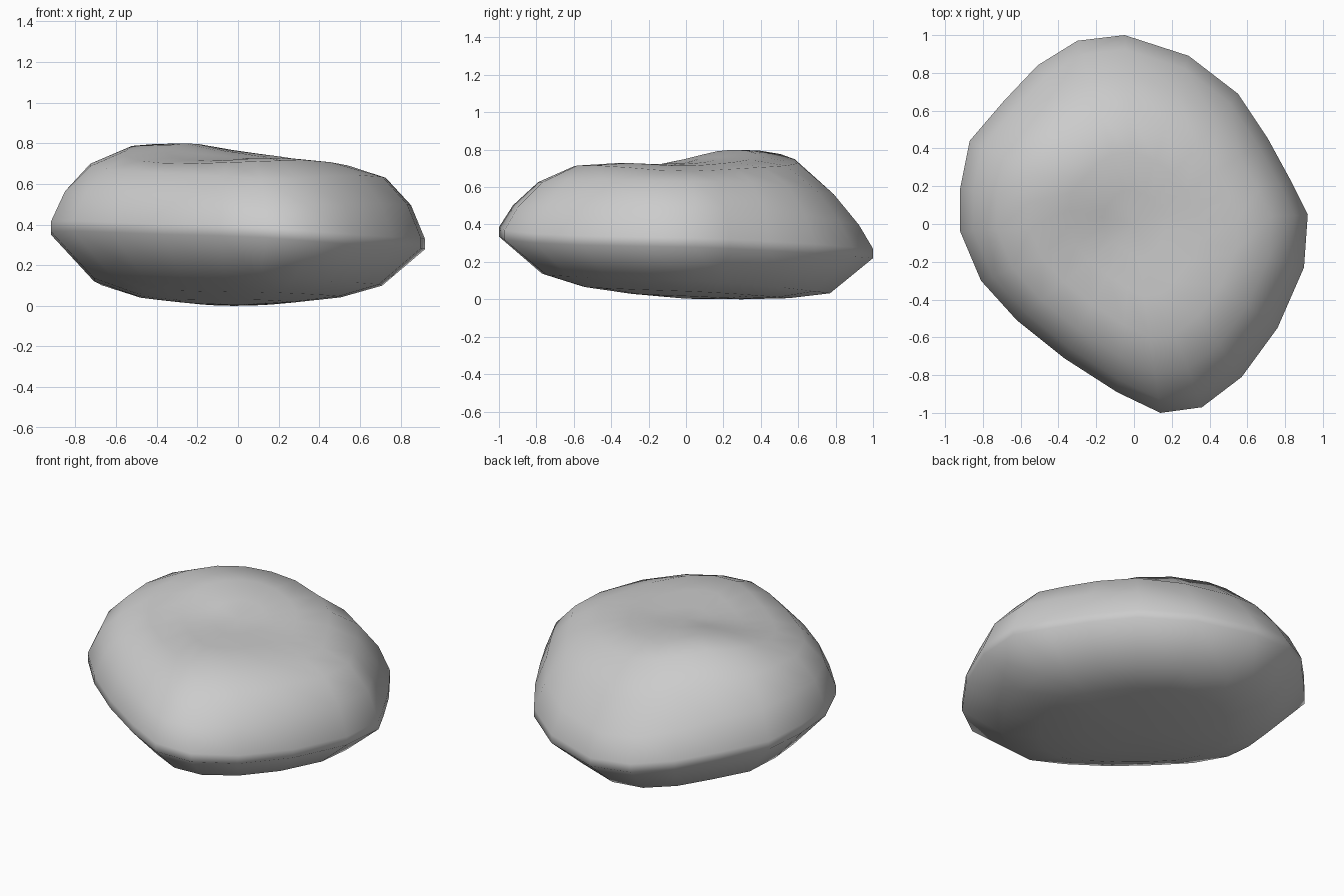
import bpy, bmesh
from math import exp

if "Cube" in bpy.data.objects:
    bpy.data.objects.remove(bpy.data.objects["Cube"])

# Widest outline of the boulder, seen from above
outline = [(-0.05, 1.0), (0.29, 0.89), (0.55, 0.69), (0.71, 0.45), (0.83, 0.23),
           (0.92, 0.05), (0.90, -0.23), (0.76, -0.55), (0.57, -0.81), (0.36, -0.97),
           (0.14, -1.0), (-0.09, -0.89), (-0.37, -0.71), (-0.62, -0.51),
           (-0.81, -0.30), (-0.92, -0.04), (-0.92, 0.19), (-0.87, 0.44),
           (-0.69, 0.65), (-0.51, 0.84), (-0.30, 0.97)]


def rim(x, y):
    return 0.31 - 0.065 * y - 0.045 * x + 0.045 * x * x + 0.05 * max(0, x) * y


def bump(x, y, cx, cy, r):
    return exp(-((x - cx) ** 2 + (y - cy) ** 2) / r ** 2)


def crown(x, y):
    # Gently tilted top with a back-left hump, a front lump and a shallow dip
    return (0.715 - 0.025 * x + 0.105 * bump(x, y, -0.38, 0.32, 0.40)
            + 0.03 * bump(x, y, 0.2, 0.35, 0.4)
            + 0.04 * bump(x, y, 0.3, -0.45, 0.4)
            - 0.015 * bump(x, y, -0.25, -0.05, 0.3))


def underside(x, y):
    return 0.02 - 0.035 * y + 0.03 * bump(x, y, -0.6, -0.4, 0.35)


# (outline scale, share of the way from the base/top surface)
lower = [(0.3, 0.05), (0.55, 0.14), (0.77, 0.34)]
upper = [(0.925, 0.53), (0.79, 0.86), (0.6, 0.97), (0.38, 1.0), (0.18, 1.0)]

bm = bmesh.new()
rings = []
pole_low = bm.verts.new((0, 0, underside(0, 0)))
for s, f in lower:
    ring = []
    for x, y in outline:
        g = f * (1 - 0.35 * max(0, y) ** 2)         # flatter underneath the back
        ring.append(bm.verts.new((x * s, y * s, underside(x * s, y * s) * (1 - g) + rim(x, y) * g)))
    rings.append(ring)
# Narrow band around the widest part
for dz in (0.0, 0.05):
    rings.append([bm.verts.new((x, y, rim(x, y) + dz - 0.01)) for x, y in outline])
for s, f in upper:
    ring = []
    for x, y in outline:
        slope = 0.18 * max(0, y) ** 2 + 0.09 * max(0, -y) ** 3
        g = f - slope * (s > 0.7)                   # gentler slope at back and front
        ring.append(bm.verts.new((x * s, y * s, rim(x, y) * (1 - g) + crown(x * s, y * s) * g)))
    rings.append(ring)
pole_top = bm.verts.new((0, 0, crown(0, 0)))

# Skin the rings and close both ends
n = len(outline)
for i in range(n):
    j = (i + 1) % n
    for a, b in zip(rings, rings[1:]):
        bm.faces.new((a[i], a[j], b[j], b[i]))
    bm.faces.new((pole_low, rings[0][j], rings[0][i]))
    bm.faces.new((pole_top, rings[-1][i], rings[-1][j]))
bmesh.ops.recalc_face_normals(bm, faces=bm.faces)

# Rest on the ground
base = min(v.co.z for v in bm.verts)
for v in bm.verts:
    v.co.z -= base

mesh = bpy.data.meshes.new("boulder")
bm.to_mesh(mesh)
bm.free()
for p in mesh.polygons:
    p.use_smooth = True
boulder = bpy.data.objects.new("boulder", mesh)
bpy.context.collection.objects.link(boulder)
